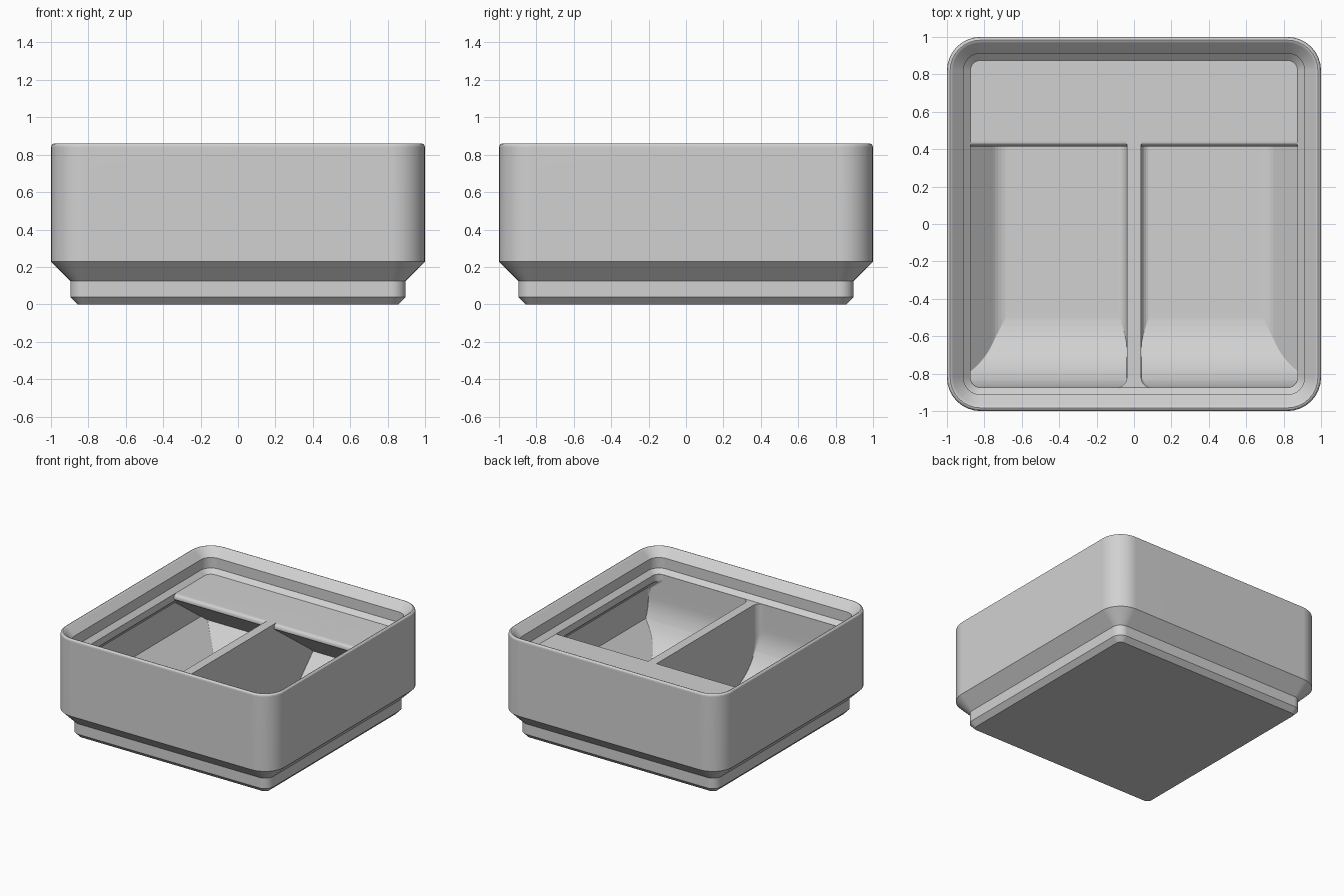
import bpy, bmesh, math

if "Cube" in bpy.data.objects:
    bpy.data.objects.remove(bpy.data.objects["Cube"])

FLOOR, RIM = 0.06, 0.675      # compartment floor and divider top heights
WALL, LIP = 0.954, 0.875      # inner wall face and lip opening half widths
SCOOP, DIV, TOE = 0.40, 0.05, 0.12    # floor fillet radii: front, divider, walls


def ring(x0, x1, y0, y1, z, radii, n=8):
    """Rounded rectangle; radii are for corners x1y1, x0y1, x0y0, x1y0."""
    pts = []
    corners = [(x1, y1, -1, -1), (x0, y1, 1, -1), (x0, y0, 1, 1), (x1, y0, -1, 1)]
    for i, ((cx, cy, sx, sy), r) in enumerate(zip(corners, radii)):
        for k in range(n + 1):
            a = math.pi / 2 * (i + k / n)
            pts.append((cx + sx * r + r * math.cos(a), cy + sy * r + r * math.sin(a), z))
    return pts


def loft(name, rings):
    """Skin a stack of rings into a closed solid."""
    bm = bmesh.new()
    loops = [[bm.verts.new(p) for p in r] for r in rings]
    for a, b in zip(loops, loops[1:]):
        for i in range(len(a)):
            j = (i + 1) % len(a)
            bm.faces.new((a[i], a[j], b[j], b[i]))
    bm.faces.new(loops[0][::-1])
    bm.faces.new(loops[-1])
    bmesh.ops.recalc_face_normals(bm, faces=bm.faces)
    mesh = bpy.data.meshes.new(name)
    bm.to_mesh(mesh)
    bm.free()
    obj = bpy.data.objects.new(name, mesh)
    bpy.context.collection.objects.link(obj)
    return obj


def fillet(z, r):
    """Inset of a floor fillet of radius r at height z."""
    d = max(0.0, r - (z - FLOOR))
    return r - math.sqrt(max(0.0, r * r - d * d))


def wall(z):
    """Inner wall: upright, then a 45 degree slope with a rounded toe."""
    h = z - FLOOR
    if h < TOE * (1 - math.sqrt(0.5)):
        start = 0.66 + FLOOR - TOE * math.tan(math.pi / 8)
        return start + math.sqrt(max(0, TOE ** 2 - (TOE - h) ** 2))
    return min(WALL, 0.66 + z)


# Body: stepped foot, straight walls and stacking lip (half width, height)
profile = [(0.858, 0), (0.896, 0.039), (0.896, 0.125), (1, 0.229), (1, 0.838),
           (0.997, 0.85), (0.991, 0.857), (0.983, 0.86), (0.975, 0.857),
           (0.968, 0.851), (0.912, 0.795), (0.912, 0.709), (LIP, RIM)]
body = loft("divided_bin", [ring(-h, h, -h, h, z, [0.18 - (1 - h)] * 4) for h, z in profile])

# Compartment heights: fine steps in the fillets, then lip support and tab edge
levels = {round(FLOOR + SCOOP * (1 - math.cos(math.pi / 2 * k / 18)), 4) for k in range(19)}
levels |= {round(FLOOR + DIV * (1 - math.cos(math.pi / 2 * k / 6)), 4) for k in range(7)}
levels |= {0.0952, 0.294, 0.538, 0.617, 0.635, 0.645, 0.655, 0.664, 0.671, RIM, 0.7}


def compartment_ring(z, side):
    # outer side: lip overhang and its 45 degree support, then the wall
    outer = min(wall(z), max(LIP - 0.001, LIP + (0.617 - z)))
    inner = 0.038 + fillet(z, DIV)
    front = -LIP + 0.001 + fillet(z, SCOOP)
    # back: wall, cut off by the sloping label tab with a round edge
    tab = 0.415 + max(0, 0.635 - z) / 0.73
    t = min(max(0, z - 0.645), 0.03)
    tab += 0.03 - math.sqrt(max(0, 0.0009 - t * t))
    back = min(wall(z), tab)
    s = 0.004
    front_outer = 0.055 if z > 0.6 else 0.03 if z > 0.53 else s
    front_inner = s + 0.051 * min(1, max(0, (z - 0.25) / 0.2))
    if side > 0:
        return ring(inner, outer, front, back, z, (s, s, front_inner, front_outer))
    return ring(-outer, -inner, front, back, z, (s, s, front_outer, front_inner))


# Hollow both compartments, leaving the divider and the label tab
bpy.context.view_layer.objects.active = body
body.select_set(True)
for side in (-1, 1):
    cutter = loft("compartment_cutter", [compartment_ring(z, side) for z in sorted(levels)])
    cutter.hide_render = True
    mod = body.modifiers.new("compartment", 'BOOLEAN')
    mod.operation, mod.solver, mod.object = 'DIFFERENCE', 'EXACT', cutter
    bpy.ops.object.modifier_apply(modifier=mod.name)
    bpy.data.objects.remove(cutter)

# Single grey plastic
grey = bpy.data.materials.new("light_grey")
grey.diffuse_color = (0.64, 0.64, 0.64, 1)
grey.use_nodes = True
grey.node_tree.nodes["Principled BSDF"].inputs["Base Color"].default_value = grey.diffuse_color
body.data.materials.clear()
body.data.materials.append(grey)
bpy.ops.object.shade_smooth_by_angle(angle=math.radians(25))

# Keep the large flat faces evenly shaded
flat = body.modifiers.new("even_shading", 'WEIGHTED_NORMAL')
flat.keep_sharp = True
